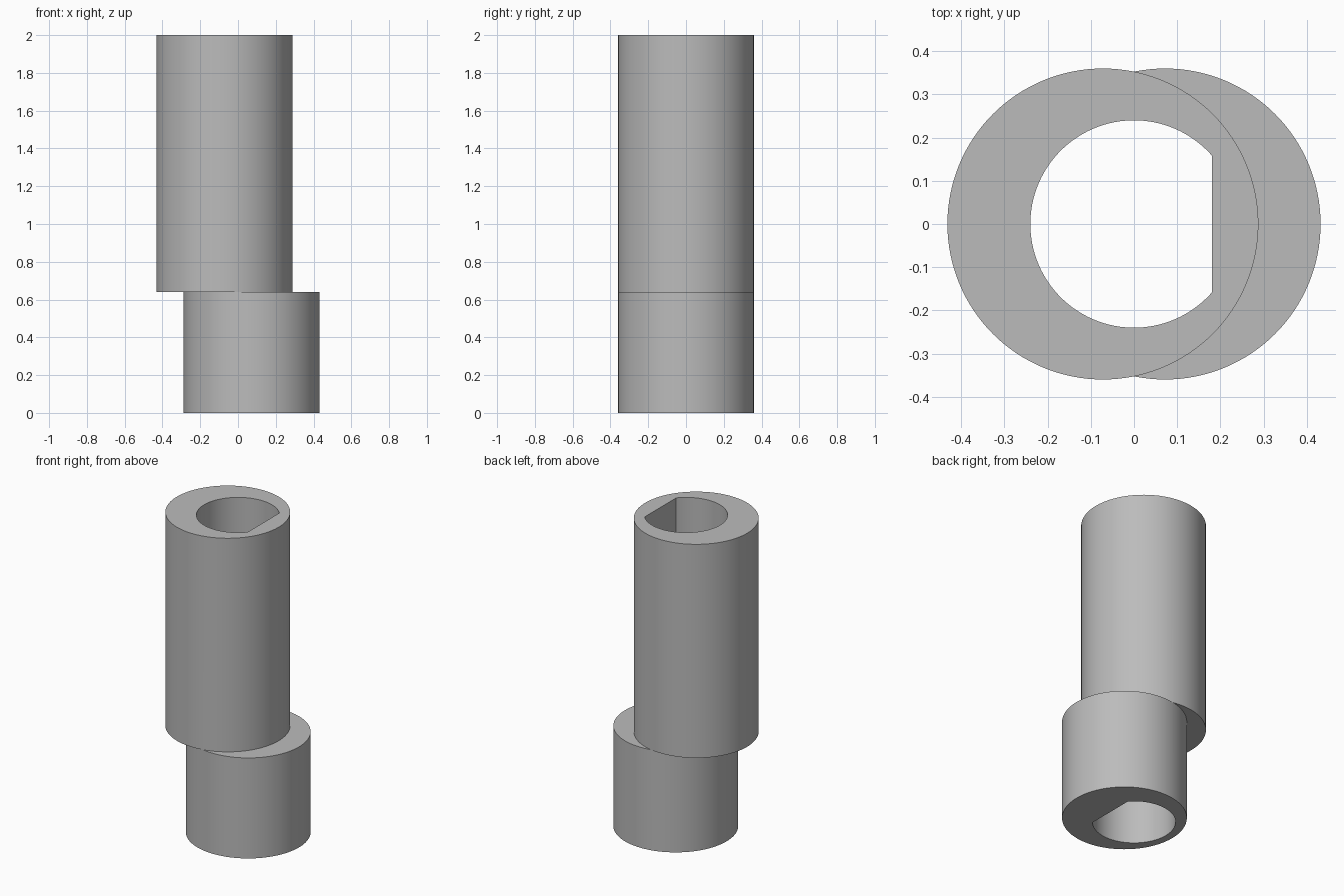
import bpy
import bmesh
import math

STEP_Z, TOP_Z = 0.64, 2.0
RADIUS, OFFSET = 0.36, 0.072
BORE_RADIUS, FLAT_X = 0.24, 0.18
SEGMENTS = 128

cube = bpy.data.objects.get("Cube")
if cube:
    bpy.data.objects.remove(cube, do_unlink=True)

steel = bpy.data.materials.new("grey_metal")
steel.use_nodes = True
grey = (0.5, 0.5, 0.5, 1)
steel.diffuse_color = grey
steel.node_tree.nodes["Principled BSDF"].inputs["Base Color"].default_value = grey


def circle(radius, x=0):
    turns = [2 * math.pi * i / SEGMENTS for i in range(SEGMENTS)]
    return [(x + radius * math.cos(a), radius * math.sin(a)) for a in turns]


def prism(name, outline, low, high):
    """Extrude a closed outline upward into a solid."""
    bm = bmesh.new()
    base = bm.faces.new([bm.verts.new((x, y, low)) for x, y in outline])
    walls = bmesh.ops.extrude_face_region(bm, geom=[base], use_keep_orig=True)
    raised = [v for v in walls["geom"] if isinstance(v, bmesh.types.BMVert)]
    bmesh.ops.translate(bm, vec=(0, 0, high - low), verts=raised)
    bmesh.ops.recalc_face_normals(bm, faces=bm.faces)
    mesh = bpy.data.meshes.new(name)
    bm.to_mesh(mesh)
    bm.free()
    mesh.materials.append(steel)
    obj = bpy.data.objects.new(name, mesh)
    bpy.context.collection.objects.link(obj)
    return obj


def combine(target, tool, operation):
    """Apply a boolean and discard the tool solid."""
    mod = target.modifiers.new(operation.lower(), 'BOOLEAN')
    mod.operation, mod.object, mod.solver = operation, tool, 'EXACT'
    bpy.context.view_layer.objects.active = target
    bpy.ops.object.modifier_apply(modifier=mod.name)
    bpy.data.objects.remove(tool, do_unlink=True)


# Two eccentric cylinders that meet at the step
sleeve = prism("eccentric_sleeve", circle(RADIUS, OFFSET), 0, STEP_Z)
upper = prism("upper_barrel", circle(RADIUS, -OFFSET), STEP_Z, TOP_Z)
combine(sleeve, upper, 'UNION')

# D-shaped through bore: a circle with its +x side cut flat
corner = math.acos(FLAT_X / BORE_RADIUS)
sweep = 2 * (math.pi - corner)
angles = [corner + sweep * i / SEGMENTS for i in range(SEGMENTS + 1)]
d_outline = [(BORE_RADIUS * math.cos(a), BORE_RADIUS * math.sin(a)) for a in angles]
bore = prism("bore_cutter", d_outline, -0.1, TOP_Z + 0.1)
bore.hide_render = True
combine(sleeve, bore, 'DIFFERENCE')

# Smooth round walls, sharp rims
bpy.ops.object.select_all(action='DESELECT')
sleeve.select_set(True)
bpy.context.view_layer.objects.active = sleeve
bpy.ops.object.shade_smooth_by_angle(angle=math.radians(30))
